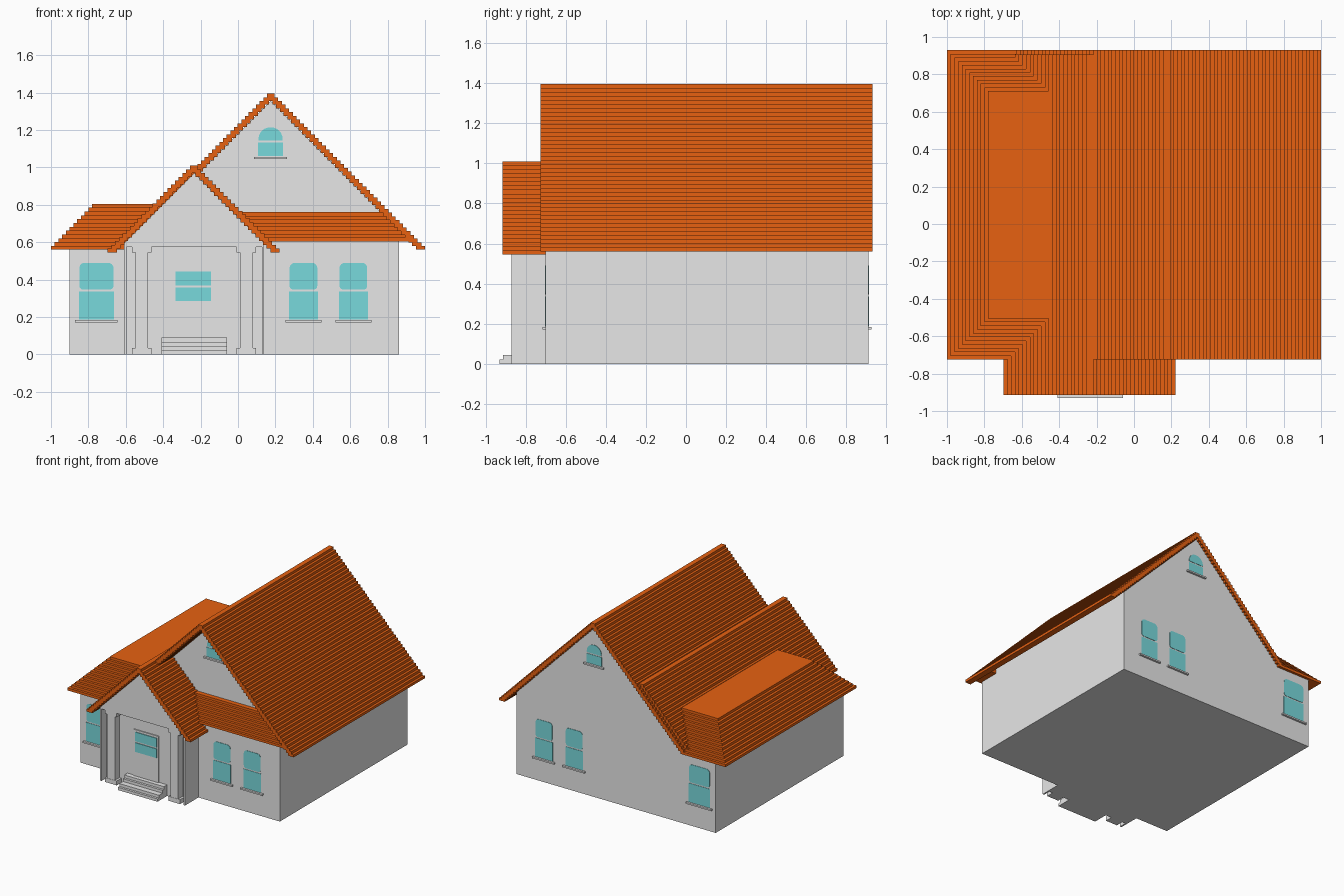
import bpy, bmesh, math

cube = bpy.data.objects.get("Cube")
if cube:
    bpy.data.objects.remove(cube, do_unlink=True)


def material(name, rgb):
    m = bpy.data.materials.new(name)
    m.use_nodes = True
    m.diffuse_color = (*rgb, 1)
    bsdf = next(n for n in m.node_tree.nodes if n.type == 'BSDF_PRINCIPLED')
    bsdf.inputs["Base Color"].default_value = (*rgb, 1)
    return m


WALL = material("wall_grey", (0.80, 0.80, 0.80))
ROOF = material("roof_orange", (0.87, 0.13, 0.006))
GLASS = material("glass_teal", (0.19, 0.70, 0.72))


def finish(name, bm, mat):
    bmesh.ops.recalc_face_normals(bm, faces=bm.faces)
    me = bpy.data.meshes.new(name)
    bm.to_mesh(me)
    bm.free()
    me.materials.append(mat)
    ob = bpy.data.objects.new(name, me)
    bpy.context.collection.objects.link(ob)
    return ob


def add_prism(bm, pts, y0, y1):
    """Extrude an (x, z) outline from y0 to y1."""
    face = bm.faces.new([bm.verts.new((x, y0, z)) for x, z in pts])
    ext = bmesh.ops.extrude_face_region(bm, geom=[face], use_keep_orig=True)
    for v in ext["geom"]:
        if isinstance(v, bmesh.types.BMVert):
            v.co.y = y1


def add_box(bm, x0, x1, y0, y1, z0, z1):
    add_prism(bm, [(x0, z0), (x1, z0), (x1, z1), (x0, z1)], y0, y1)


def prism(name, pts, y0, y1, mat):
    bm = bmesh.new()
    add_prism(bm, pts, y0, y1)
    return finish(name, bm, mat)


def boxes(name, dims, mat):
    bm = bmesh.new()
    for d in dims:
        add_box(bm, *d)
    return finish(name, bm, mat)


def stepped_gable(name, cx, half, z0, z1, n, y0, y1):
    """Hollow gable roof made of n stepped courses on each side."""
    s, h = half / n, (z1 - z0) / n
    outer, inner = [], []
    for i in range(n):
        x = s * (n - i)
        outer += [(x, z0 + h * i), (x, z0 + h * (i + 1))]
    for i in range(n - 2):
        x = s * (n - i - 2.5)
        inner += [(x, z0 + h * i), (x, z0 + h * (i + 1))]
    pts = outer + [(-x, z) for x, z in reversed(outer)]
    pts += [(-x, z) for x, z in inner] + list(reversed(inner))
    return prism(name, [(cx + x, z) for x, z in pts], y0, y1, ROOF)


# House walls: full gable body plus the low front strip under the pent roof
prism("house_body", [(-0.9, 0), (0.86, 0), (0.86, 0.665), (0.175, 1.355),
                     (-0.61, 0.57), (-0.9, 0.57)], -0.545, 0.91, WALL)
prism("front_wall", [(-0.9, 0), (0.86, 0), (0.86, 0.615), (-0.6, 0.615),
                     (-0.6, 0.57), (-0.9, 0.57)], -0.70, -0.545, WALL)

# Main and porch roofs
stepped_gable("main_roof", 0.175, 0.825, 0.56, 1.395, 42, -0.725, 0.93)
stepped_gable("porch_roof", -0.237, 0.46, 0.545, 1.01, 23, -0.915, 0.905)

# Side hip roof with a flat top
boxes("side_hip_roof", [(-1 + 0.02 * k, -0.61 + 0.02 * k,
                         -0.725 + 0.02 * k, 0.93 - 0.02 * k,
                         0.56 + 0.0204 * k, 0.56 + 0.0204 * (k + 1))
                        for k in range(12)], ROOF)

# Pent roof in front of the recessed gable
boxes("pent_roof", [(-0.2, 0.93 - 0.02 * k, -0.722 + 0.02 * k, -0.54,
                     0.605 + 0.0195 * k, 0.605 + 0.0195 * (k + 1))
                    for k in range(8)], ROOF)

# Porch: gable header, recessed wall and thin side cheeks
prism("porch_gable", [(-0.61, 0.575), (0.14, 0.575), (0.14, 0.595),
                      (-0.235, 0.97), (-0.61, 0.595)], -0.87, -0.5, WALL)
boxes("porch_wall", [(-0.61, 0.14, -0.81, -0.5, 0, 0.575),
                     (-0.61, -0.597, -0.87, -0.81, 0, 0.575),
                     (0.127, 0.14, -0.87, -0.81, 0, 0.575)], WALL)

# Columns with base and capital
for side in (-1, 1):
    c = -0.235 + side * 0.28
    boxes("porch_column_" + ("right" if side < 0 else "left"),
          [(c - 0.034, c + 0.034, -0.868, -0.81, 0.03, 0.55),
           (c - 0.052, c + 0.052, -0.87, -0.81, 0, 0.035),
           (c - 0.052, c + 0.052, -0.87, -0.81, 0.545, 0.575)], WALL)

# Steps and door
boxes("porch_steps", [(-0.41, -0.06, y, -0.80, 0, 0.0225 * (i + 1))
                      for i, y in enumerate((-0.93, -0.912, -0.868, -0.85))], WALL)
boxes("door", [(-0.35, -0.13, -0.818, -0.80, 0.09, 0.46)], WALL)
boxes("door_panes", [(-0.335, -0.145, -0.823, -0.815, 0.285, 0.358),
                     (-0.335, -0.145, -0.823, -0.815, 0.370, 0.443)], GLASS)


def rounded(cx, w, z0, z1, r_low, r_top):
    """Rectangle outline with rounded lower and upper corners."""
    pts = []
    for sx, z, r, start in ((1, z0 + r_low, r_low, -90), (1, z1 - r_top, r_top, 0),
                            (-1, z1 - r_top, r_top, 90), (-1, z0 + r_low, r_low, 180)):
        for k in range(7):
            a = math.radians(start + 15 * k)
            pts.append((cx + sx * (w / 2 - r) + r * math.cos(a), z + r * math.sin(a)))
    return pts


def window(name, cx, w, z0, zmid, z1, r_low, r_top, wall_y, out):
    """Two panes and a sill on a wall facing the out direction (-1 or 1)."""
    ya, yb = wall_y - out * 0.003, wall_y + out * 0.003
    bm = bmesh.new()
    add_box(bm, cx - w / 2, cx + w / 2, ya, yb, z0, zmid - 0.005)
    add_prism(bm, rounded(cx, w - 0.006, zmid + 0.005, z1, r_low, r_top), ya, yb)
    finish(name + "_panes", bm, GLASS)
    boxes(name + "_sill", [(cx - w / 2 - 0.02, cx + w / 2 + 0.02, wall_y - out * 0.01,
                            wall_y + out * 0.016, z0 - 0.015, z0 - 0.003)], WALL)


# Matching windows on the front and back walls
for label, low_y, high_y, out in (("front", -0.70, -0.545, -1), ("back", 0.91, 0.91, 1)):
    for spot, cx, w in (("wide", -0.757, 0.188), ("inner", 0.35, 0.154), ("outer", 0.617, 0.154)):
        window(f"{label}_{spot}_window", cx, w, 0.187, 0.342, 0.49, 0.02, 0.028, low_y, out)
    window(f"{label}_gable_window", 0.174, 0.135, 1.06, 1.138, 1.214, 0.006, 0.0615, high_y, out)
